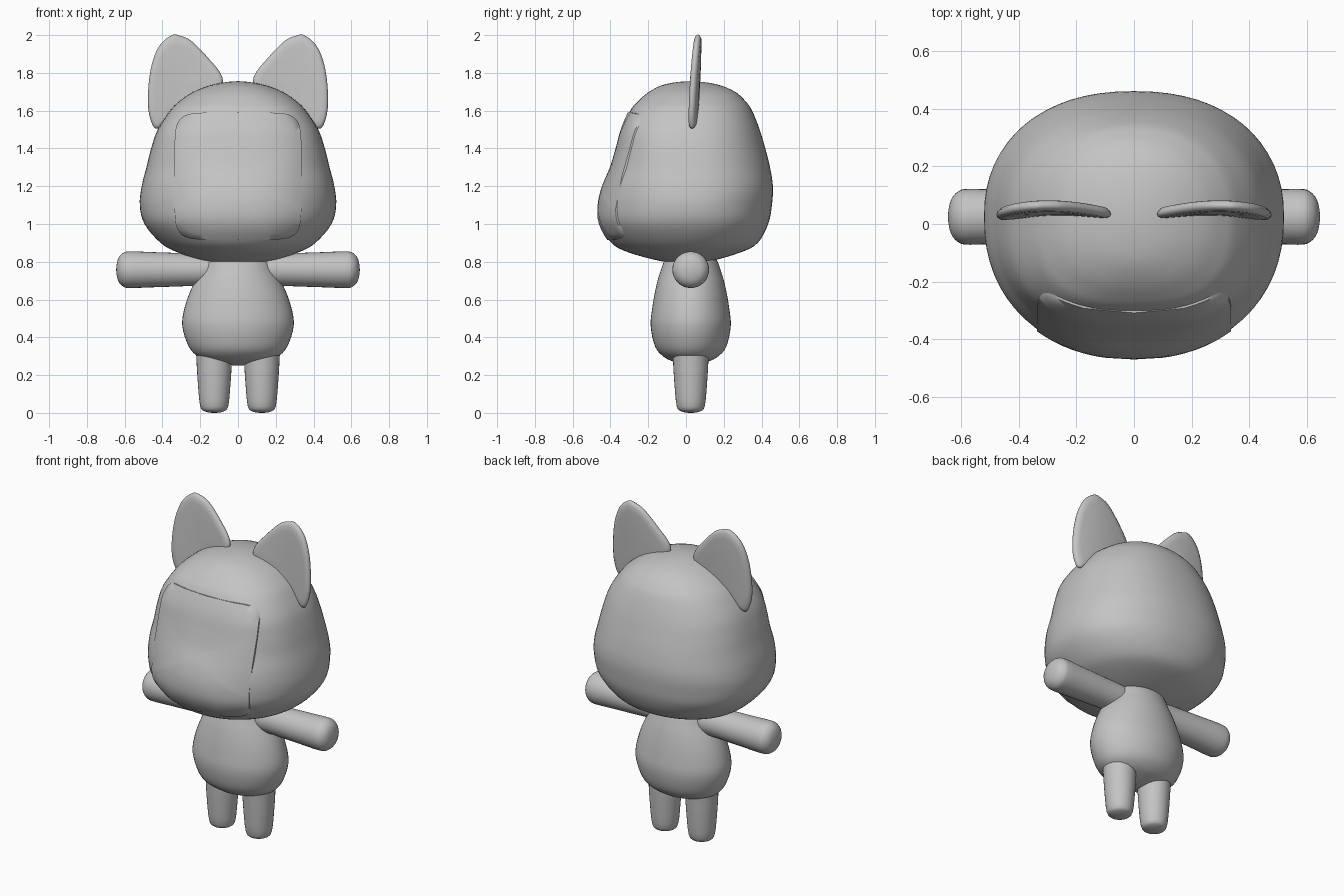
import bpy, bmesh, math
from mathutils import Matrix

if "Cube" in bpy.data.objects:
    bpy.data.objects.remove(bpy.data.objects["Cube"])

grey = bpy.data.materials.new("soft grey")
grey.diffuse_color = (0.55, 0.55, 0.55, 1)
grey.use_nodes = True
grey.node_tree.nodes["Principled BSDF"].inputs["Base Color"].default_value = grey.diffuse_color
YC = 0.025  # depth of the body axis


def finish(name, bm, angle=50):
    bmesh.ops.recalc_face_normals(bm, faces=bm.faces)
    me = bpy.data.meshes.new(name)
    bm.to_mesh(me)
    bm.free()
    ob = bpy.data.objects.new(name, me)
    bpy.context.collection.objects.link(ob)
    me.materials.append(grey)
    bpy.context.view_layer.objects.active = ob
    ob.select_set(True)
    bpy.ops.object.shade_smooth_by_angle(angle=math.radians(angle))
    ob.select_set(False)
    return ob


def spline(rows, t):
    """Smooth section (z, half width, front depth, back depth, squareness) at row position t."""
    flip = lambda r: (r[0], -r[1], -r[2], -r[3], r[4])
    i = min(int(t), len(rows) - 2)
    f = t - i
    p1, p2 = rows[i], rows[i + 1]
    p0 = rows[i - 1] if i else flip(p2)
    p3 = rows[i + 2] if i + 2 < len(rows) else flip(p1)
    return [0.5 * (2 * b + (c - a) * f + (2 * a - 5 * b + 4 * c - d) * f * f
                   + (3 * b - a - 3 * c + d) * f ** 3) for a, b, c, d in zip(p0, p1, p2, p3)]


def power(v, e):
    return math.copysign(abs(v) ** e, v)


def skin(bm, rings, start=None, end=None):
    """Bridge rings of vertices, closing the ends on single points."""
    n = len(rings[0])
    for r, s in zip(rings, rings[1:]):
        for k in range(n):
            bm.faces.new((r[k], r[(k + 1) % n], s[(k + 1) % n], s[k]))
    for tip, r in ((start, rings[0]), (end, rings[-1])):
        if tip:
            for k in range(n):
                bm.faces.new((tip, r[k], r[(k + 1) % n]))


def loft(rows, segs, steps):
    bm = bmesh.new()
    rings = []
    count = (len(rows) - 1) * steps
    for j in range(1, count):
        z, a, bf, bb, n = spline(rows, j / steps)
        ring = []
        for k in range(segs):
            w = 2 * math.pi * k / segs
            c, s = math.cos(w), math.sin(w)
            e = 2 / n if s < 0 else 2 / min(n, 2.25)
            ring.append(bm.verts.new((a * power(c, e), YC + (bf if s < 0 else bb) * power(s, e), z)))
        rings.append(ring)
    skin(bm, rings, bm.verts.new((0, YC, rows[0][0])), bm.verts.new((0, YC, rows[-1][0])))
    return bm


# Head: z, half width, front y, back y, squareness
head_rows = [(z, a, YC - yf, yb - YC, n) for z, a, yf, yb, n in (
    (.79, 0, YC, YC, 2.1), (.803, .17, -.13, .13, 2.1), (.85, .32, -.305, .29, 2.1),
    (.9, .41, -.395, .38, 2.1), (1.0, .495, -.453, .435, 2.2), (1.1, .52, -.46, .455, 2.2),
    (1.2, .51, -.437, .46, 2.3), (1.3, .485, -.395, .445, 2.45), (1.4, .46, -.365, .42, 2.65),
    (1.5, .425, -.338, .39, 2.8), (1.6, .36, -.295, .35, 2.7), (1.65, .31, -.255, .315, 2.5),
    (1.7, .235, -.195, .26, 2.3), (1.74, .125, -.11, .16, 2.1), (1.756, 0, YC, YC, 2))]
finish("head", loft(head_rows, 64, 4))


def head_front(x, z):
    lo, hi = 0, len(head_rows) - 1
    for _ in range(30):
        mid = (lo + hi) / 2
        lo, hi = (mid, hi) if spline(head_rows, mid)[0] < z else (lo, mid)
    _, a, bf, _, n = spline(head_rows, lo)
    return YC - bf * max(0, 1 - abs(x / a) ** n) ** (1 / n)


# Face panel: rounded square following the front of the head
bm = bmesh.new()
rings = []
for i in range(1, 14):
    r, push = min(i, 12) / 12, -.008 if i < 13 else .03
    ring = []
    for k in range(64):
        w = 2 * math.pi * k / 64
        x = r * .336 * power(math.cos(w), 2 / 7)
        z = 1.253 + r * .337 * power(math.sin(w), 2 / 7)
        ring.append(bm.verts.new((x, head_front(x, z) + push, z)))
    rings.append(ring)
skin(bm, rings, bm.verts.new((0, head_front(0, 1.253) - .008, 1.253)))
finish("face_panel", bm)

# Body: z, half width, half depth
body_rows = [(z, a, b, b, 2) for z, a, b in (
    (.25, 0, 0), (.268, .11, .08), (.295, .205, .14), (.35, .26, .188), (.46, .295, .212),
    (.56, .282, .203), (.66, .246, .185), (.75, .198, .16), (.83, .155, .12), (.88, 0, 0))]
finish("body", loft(body_rows, 48, 4))


def limb(points):
    return loft([(z, r, r, r, 2) for z, r in points], 32, 3)


# Ear outline (right side, x and z)
ear_points = [(.35, 2.0), (.415, 1.945), (.455, 1.85), (.474, 1.73), (.475, 1.61), (.455, 1.53),
              (.425, 1.505), (.36, 1.55), (.22, 1.64), (.1, 1.72), (.08, 1.76), (.1, 1.81),
              (.15, 1.87), (.205, 1.93), (.255, 1.975), (.305, 1.996)]
for side, label in ((-1, "left"), (1, "right")):
    # Arms: rounded tubes pointing outwards
    bm = limb([(.08, 0), (.1, .078), (.25, .086), (.45, .093), (.57, .097),
               (.608, .089), (.635, .058), (.645, 0)])
    bmesh.ops.transform(bm, verts=bm.verts, matrix=Matrix.Translation((0, YC, .758))
                        @ Matrix.Rotation(side * math.pi / 2, 4, 'Y') @ Matrix.Translation((0, -YC, 0)))
    finish(label + "_arm", bm)

    # Legs: tapered with rounded feet
    bm = limb([(0, 0), (.008, .05), (.035, .074), (.15, .086), (.29, .094), (.36, .09), (.38, 0)])
    bmesh.ops.translate(bm, verts=bm.verts, vec=(side * .126, 0, 0))
    finish(label + "_leg", bm)

    # Ears: thin bowed pads with rounded rims
    rows = [(x, 0, 0, 0, z) for x, z in ear_points]
    outline = []
    n = len(rows)
    for k in range(n):
        loop = [rows[(k + d) % n] for d in (-1, 0, 1, 2)]
        for f in (0, .25, .5, .75):
            p = spline(loop, 1 + f)
            outline.append((p[0], p[4]))
    bm = bmesh.new()
    cx, cz = .3, 1.73

    def ear_point(x, z, off):
        bow = .03 * (1 - ((x - .28) / .2) ** 2)
        return (side * x, .024 + .045 * (z - 1.5) + bow * .6 + off, z)
    rings = []
    for scale, off in ((.4, -.02), (.8, -.02), (.92, -.018), (.98, -.01), (1, 0),
                       (.98, .01), (.92, .018), (.8, .02), (.4, .022)):
        rings.append([bm.verts.new(ear_point(cx + (x - cx) * scale, cz + (z - cz) * scale, off))
                      for x, z in outline])
    skin(bm, rings, bm.verts.new(ear_point(cx, cz, -.02)), bm.verts.new(ear_point(cx, cz, .022)))
    finish(label + "_ear", bm, 80)
